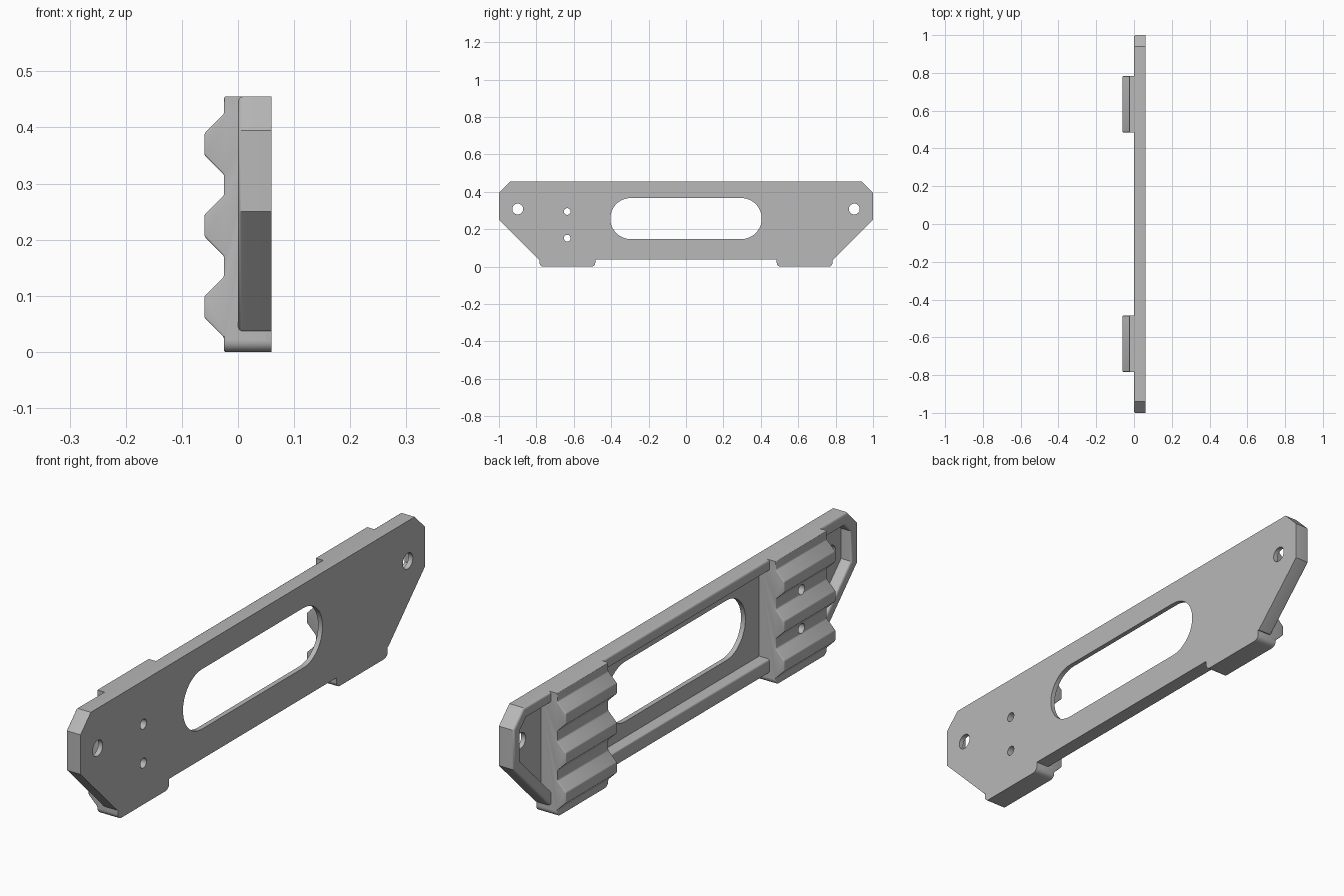
import bpy
import bmesh
from math import cos, sin, pi

if "Cube" in bpy.data.objects:
    bpy.data.objects.remove(bpy.data.objects["Cube"])

BACK, FLOOR, BASE, TIP = 0.06, 0.042, -0.025, -0.06
BOTTOM, TOP = 0.037, 0.455
RAIL_IN, RAIL_OUT = 0.485, 0.783

grey = bpy.data.materials.new("plain_grey")
grey.use_nodes = True
grey.diffuse_color = (0.48, 0.48, 0.48, 1)
grey.node_tree.nodes["Principled BSDF"].inputs["Base Color"].default_value = (0.48, 0.48, 0.48, 1)


def prism(name, points, start, end, axis="x"):
    """Extrude a (y, z) outline along x, or an (x, z) outline along y."""
    bm = bmesh.new()
    place = (lambda p: (start, p[0], p[1])) if axis == "x" else (lambda p: (p[0], start, p[1]))
    face = bm.faces.new([bm.verts.new(place(p)) for p in points])
    moved = bmesh.ops.extrude_face_region(bm, geom=[face])["geom"]
    step = (end - start, 0, 0) if axis == "x" else (0, end - start, 0)
    bmesh.ops.translate(bm, vec=step, verts=[v for v in moved if isinstance(v, bmesh.types.BMVert)])
    bmesh.ops.recalc_face_normals(bm, faces=bm.faces)
    mesh = bpy.data.meshes.new(name)
    bm.to_mesh(mesh)
    bm.free()
    mesh.materials.append(grey)
    obj = bpy.data.objects.new(name, mesh)
    bpy.context.collection.objects.link(obj)
    return obj


def round_edges(obj, rule, radius, segments=4):
    bm = bmesh.new()
    bm.from_mesh(obj.data)
    bmesh.ops.dissolve_limit(bm, angle_limit=0.01, verts=bm.verts, edges=bm.edges)
    edges = [e for e in bm.edges if rule(e) and e.calc_face_angle(0) > 0.3]
    bmesh.ops.bevel(bm, geom=edges, offset=radius, segments=segments, profile=0.5,
                    affect="EDGES", clamp_overlap=True)
    bm.to_mesh(obj.data)
    bm.free()


def cut(obj, cutters):
    for c in cutters:
        mod = obj.modifiers.new("cut", "BOOLEAN")
        mod.operation, mod.solver, mod.object = "DIFFERENCE", "EXACT", c
    graph = bpy.context.evaluated_depsgraph_get()
    mesh = bpy.data.meshes.new_from_object(obj.evaluated_get(graph))
    obj.modifiers.clear()
    obj.data = mesh
    for c in cutters:
        bpy.data.objects.remove(c)


def smooth(obj):
    bpy.ops.object.select_all(action="DESELECT")
    obj.select_set(True)
    bpy.context.view_layer.objects.active = obj
    bpy.ops.object.shade_smooth_by_angle(angle=0.6)


def arc(y, z, r, a0, a1, n):
    return [(y + r * cos(a0 + (a1 - a0) * i / n), z + r * sin(a0 + (a1 - a0) * i / n))
            for i in range(n + 1)]


def hole(y, z, r):
    return prism("hole_cutter", arc(y, z, r, 0, 2 * pi, 32)[:-1], -0.1, 0.1)


def screw_holes():
    return [hole(-0.635, z, 0.018) for z in (0.152, 0.295)]


# Plate with a recessed middle and recessed ends
half = [(0.787, BOTTOM), (1, 0.25), (1, 0.395), (0.94, TOP)]
plate = prism("plate", half + [(-y, z) for y, z in reversed(half)], 0, BACK)
pockets = [prism("middle_cutter", [(-0.51, 0.09), (0.51, 0.09), (0.51, 0.413), (-0.51, 0.413)],
                 -0.1, FLOOR)]
end = [(0.76, 0.08), (0.773, 0.08), (0.96, 0.267), (0.96, 0.378), (0.924, 0.413), (0.76, 0.413)]
for s in (1, -1):
    pockets.append(prism("end_cutter", [(s * y, z) for y, z in end], -0.1, FLOOR))
cut(plate, pockets)
round_edges(plate, lambda e: all(abs(v.co.x) < 1e-4 for v in e.verts), 0.011)

# Long handle slot, end holes and screw holes
slot = arc(0.295, 0.257, 0.11, -pi / 2, pi / 2, 24) + arc(-0.295, 0.257, 0.11, pi / 2, 1.5 * pi, 24)
cut(plate, [prism("slot_cutter", slot, -0.1, 0.1), hole(0.9, 0.308, 0.029),
            hole(-0.9, 0.308, 0.029)] + screw_holes())
smooth(plate)

# Toothed rail profile
profile = [(0.05, 0.02), (BASE, 0.02)]
for mid in (0.08, 0.225, 0.37):
    profile += [(BASE, mid - 0.054), (TIP, mid - 0.019), (TIP, mid + 0.019), (BASE, mid + 0.054)]
profile += [(BASE, TOP), (0.05, TOP)]

# Rails and the feet below them
for side, s in (("left", 1), ("right", -1)):
    rail = prism("rail_" + side, profile, s * RAIL_IN, s * RAIL_OUT, "y")
    round_edges(rail, lambda e: max(v.co.x for v in e.verts) < 0, 0.007, 3)
    if s < 0:
        cut(rail, screw_holes())
    smooth(rail)
    r = 0.02
    outline = ([(RAIL_IN, 0.045)] + arc(RAIL_IN + r, r, r, pi, 1.5 * pi, 6)
               + arc(RAIL_OUT - r, r, r, 1.5 * pi, 2 * pi, 6) + [(RAIL_OUT, 0.045)])
    foot = prism("foot_" + side, [(s * y, z) for y, z in outline], BASE, BACK)
    round_edges(foot, lambda e: all(v.co.x < BASE + 1e-4 and v.co.z < 0.03 for v in e.verts),
                0.008, 3)
    smooth(foot)
